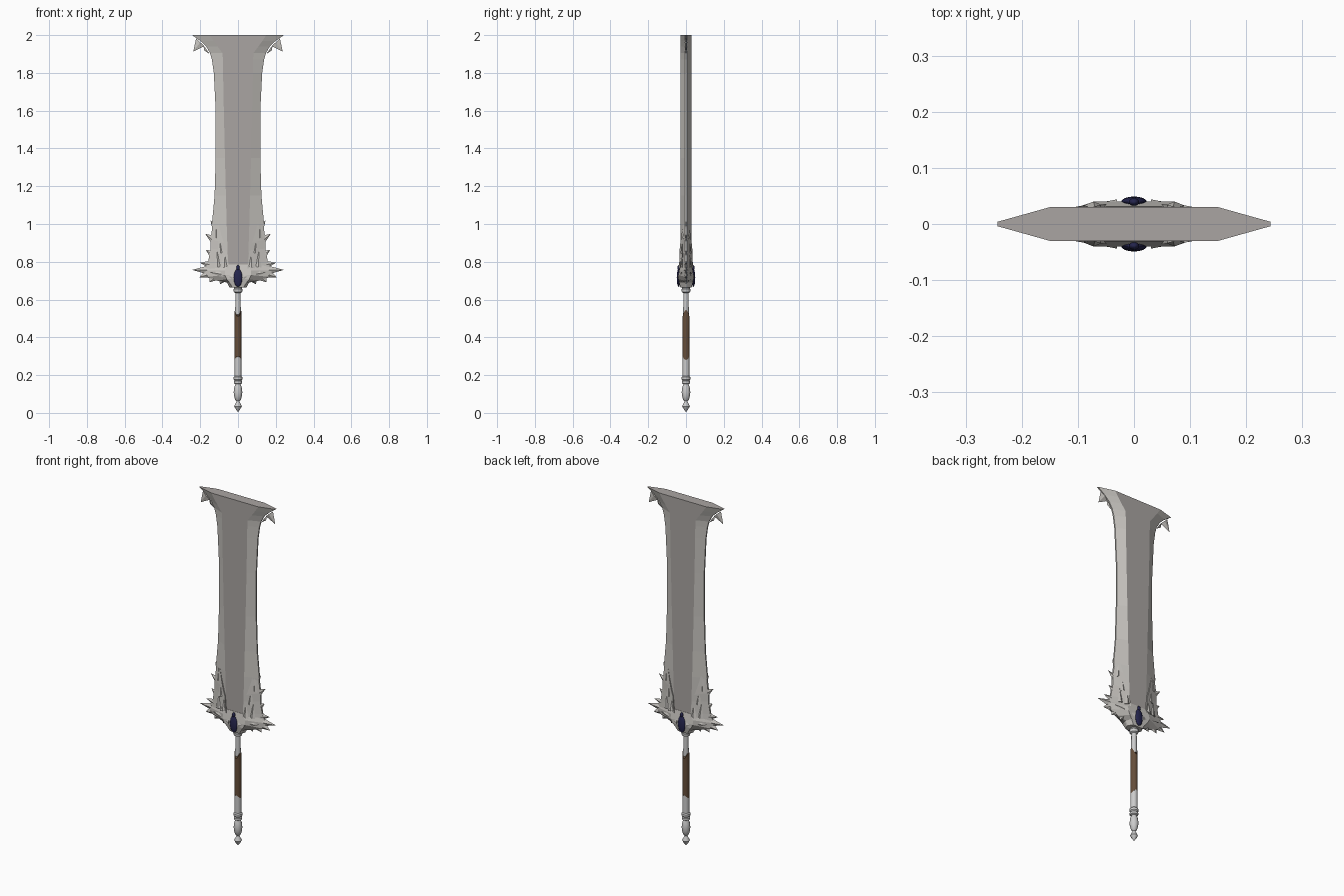
import bpy, bmesh, math

if "Cube" in bpy.data.objects:
    bpy.data.objects.remove(bpy.data.objects["Cube"])

def mat(name, r, g, b):
    m = bpy.data.materials.new(name)
    m.diffuse_color = (r, g, b, 1)
    m.use_nodes = True
    m.node_tree.nodes["Principled BSDF"].inputs["Base Color"].default_value = m.diffuse_color
    return m

FLAT = mat("blade grey", .40, .375, .36)
EDGE = mat("pale steel", .58, .56, .53)
SILVER = mat("silver", .60, .60, .60)
LEATHER = mat("brown leather", .13, .075, .042)
GEM = mat("dark blue gem", .018, .018, .075)

def finish(name, bm, *mats):
    bmesh.ops.recalc_face_normals(bm, faces=bm.faces)
    me = bpy.data.meshes.new(name)
    bm.to_mesh(me)
    bm.free()
    ob = bpy.data.objects.new(name, me)
    bpy.context.collection.objects.link(ob)
    for m in mats:
        me.materials.append(m)
    return ob

def smooth(ob, deg=35):
    bpy.ops.object.select_all(action='DESELECT')
    ob.select_set(True)
    bpy.context.view_layer.objects.active = ob
    bpy.ops.object.shade_smooth_by_angle(angle=math.radians(deg))

def loft(bm, rings):
    """Skin a list of closed rings and cap both ends."""
    vs = [[bm.verts.new(p) for p in r] for r in rings]
    n = len(vs[0])
    for a, b in zip(vs, vs[1:]):
        for i in range(n):
            bm.faces.new((a[i], a[(i + 1) % n], b[(i + 1) % n], b[i]))
    bm.faces.new(vs[0])
    bm.faces.new(vs[-1])

def hex_ring(xo, zo, xi, zi, yi, yo=.004):
    """Blade-like section: thin outer edges, thick flat middle."""
    return [(xo, -yo, zo), (xo, yo, zo), (xi, yi, zi), (-xi, yi, zi),
            (-xo, yo, zo), (-xo, -yo, zo), (-xi, -yi, zi), (xi, -yi, zi)]

def spikes(name, data, m):
    """Mirrored four-sided thorns: base ends, tip, depth offset, half thickness."""
    bm = bmesh.new()
    for x1, z1, x2, z2, xt, zt, y0, t in data:
        for sx in (1, -1):
            for sy in ((1, -1) if y0 else (1,)):
                mx, mz = (x1 + x2) / 2, (z1 + z2) / 2
                base = [bm.verts.new((sx * x, sy * y, z)) for x, y, z in
                        ((x1, y0, z1), (mx, y0 + t, mz), (x2, y0, z2), (mx, y0 - t, mz))]
                tip = bm.verts.new((sx * xt, sy * y0 * .8, zt))
                bm.faces.new(base)
                for i in range(4):
                    bm.faces.new((base[i], base[(i + 1) % 4], tip))
    return finish(name, bm, m)

def lathe(name, prof, m, n=16):
    bm = bmesh.new()
    loft(bm, [[(r * math.cos(2 * math.pi * i / n), r * math.sin(2 * math.pi * i / n), z)
               for i in range(n)] for r, z in prof])
    ob = finish(name, bm, m)
    smooth(ob)
    return ob

# Blade: flat middle, bevelled sides, flaring square top
rows = [(.10, .70, .045), (.13, .85, .055), (.138, 1.0, .06), (.124, 1.15, .064),
        (.118, 1.35, .069), (.118, 1.6, .075), (.128, 1.8, .079), (.138, 1.87, .08),
        (.148, 1.905, .082), (.168, 1.94, .108), (.20, 1.97, .13), (.243, 2.0, .15)]
bm = bmesh.new()
loft(bm, [hex_ring(xo, z, xi, z, .03) for xo, z, xi in rows])
blade = finish("blade", bm, EDGE, FLAT)
for p in blade.data.polygons:
    ys = [abs(blade.data.vertices[v].co.y) for v in p.vertices]
    if min(ys) > .029 or p.normal.z > .9:
        p.material_index = 1

# Hooked barbs under the flared top
spikes("top_barbs", [(.178, 1.942, .222, 1.982, .237, 1.912, 0, .007),
                     (.150, 1.90, .185, 1.95, .178, 1.918, 0, .006)], EDGE)

# Guard body around the foot of the blade
bm = bmesh.new()
loft(bm, [hex_ring(*r) for r in (
    (.045, .665, .03, .665, .03), (.058, .69, .045, .69, .036),
    (.11, .70, .06, .708, .04), (.165, .72, .07, .73, .04),
    (.185, .755, .07, .755, .036), (.16, .79, .05, .785, .031))])
finish("guard", bm, EDGE)

# Guard wings climbing the bevels
wing = [(.175, .76, .05, .765, .036), (.158, .80, .055, .80, .035),
        (.145, .87, .06, .86, .034), (.145, .92, .075, .90, .030),
        (.138, .97, .09, .95, .023), (.122, 1.05, .11, 1.03, .012)]
bm = bmesh.new()
for s in (1, -1):
    loft(bm, [[(s * xo, -.005, zo), (s * xo, .005, zo), (s * xi, yi, zi), (s * xi, -yi, zi)]
              for xo, zo, xi, zi, yi in wing])
finish("guard_wings", bm, EDGE)

# Thorns along the guard outline
spikes("guard_thorns", [
    (.165, .735, .165, .778, .243, .757, 0, .012),
    (.15, .765, .15, .805, .202, .795, 0, .010),
    (.145, .82, .135, .86, .170, .862, 0, .008),
    (.138, .895, .138, .94, .174, .948, 0, .008),
    (.132, .96, .128, 1.0, .146, 1.02, 0, .006),
    (.15, .715, .18, .745, .205, .718, 0, .010),
    (.10, .705, .15, .725, .150, .692, 0, .010),
    (.055, .70, .10, .71, .095, .682, 0, .020)], EDGE)

# Raised feathers on the guard faces
spikes("guard_feathers", [
    (.055, .775, .09, .765, .068, .86, .033, .007),
    (.09, .775, .125, .77, .112, .86, .022, .007),
    (.075, .85, .11, .84, .098, .95, .022, .007),
    (.105, .93, .13, .92, .112, 1.03, .012, .006),
    (.03, .70, .03, .74, .10, .73, .038, .006),
    (.08, .715, .08, .75, .15, .745, .028, .007)], EDGE)

# Gem with a bead above it, on both faces
bm = bmesh.new()
for s in (1, -1):
    for cz, rx, ry, rz in ((.715, .023, .010, .048), (.768, .009, .007, .014)):
        new = bmesh.ops.create_uvsphere(bm, u_segments=16, v_segments=10, radius=1)["verts"]
        for v in new:
            v.co = (v.co.x * rx, v.co.y * ry + s * .039, v.co.z * rz + cz)
smooth(finish("gems", bm, GEM))

# Turned handle, pommel and collar
lathe("handle", [(.001, .005), (.012, .02), (.020, .035), (.013, .05), (.008, .062), (.015, .07),
                 (.021, .09), (.023, .11), (.020, .135), (.014, .152), (.022, .156), (.022, .168),
                 (.018, .172), (.023, .178), (.023, .19), (.018, .196), (.018, .29),
                 (.015, .50), (.014, .635), (.022, .64), (.024, .655), (.020, .66), (.020, .68)], SILVER)

# Leather grip with slanting ends
n = 16
bm = bmesh.new()
angles = [2 * math.pi * i / n for i in range(n)]
loft(bm, [[(.0185 * math.cos(a), .0185 * math.sin(a), z + k * math.cos(2 * a)) for a in angles]
          for z, k in ((.29, -.01), (.41, 0), (.527, .018))])
smooth(finish("leather_grip", bm, LEATHER))
